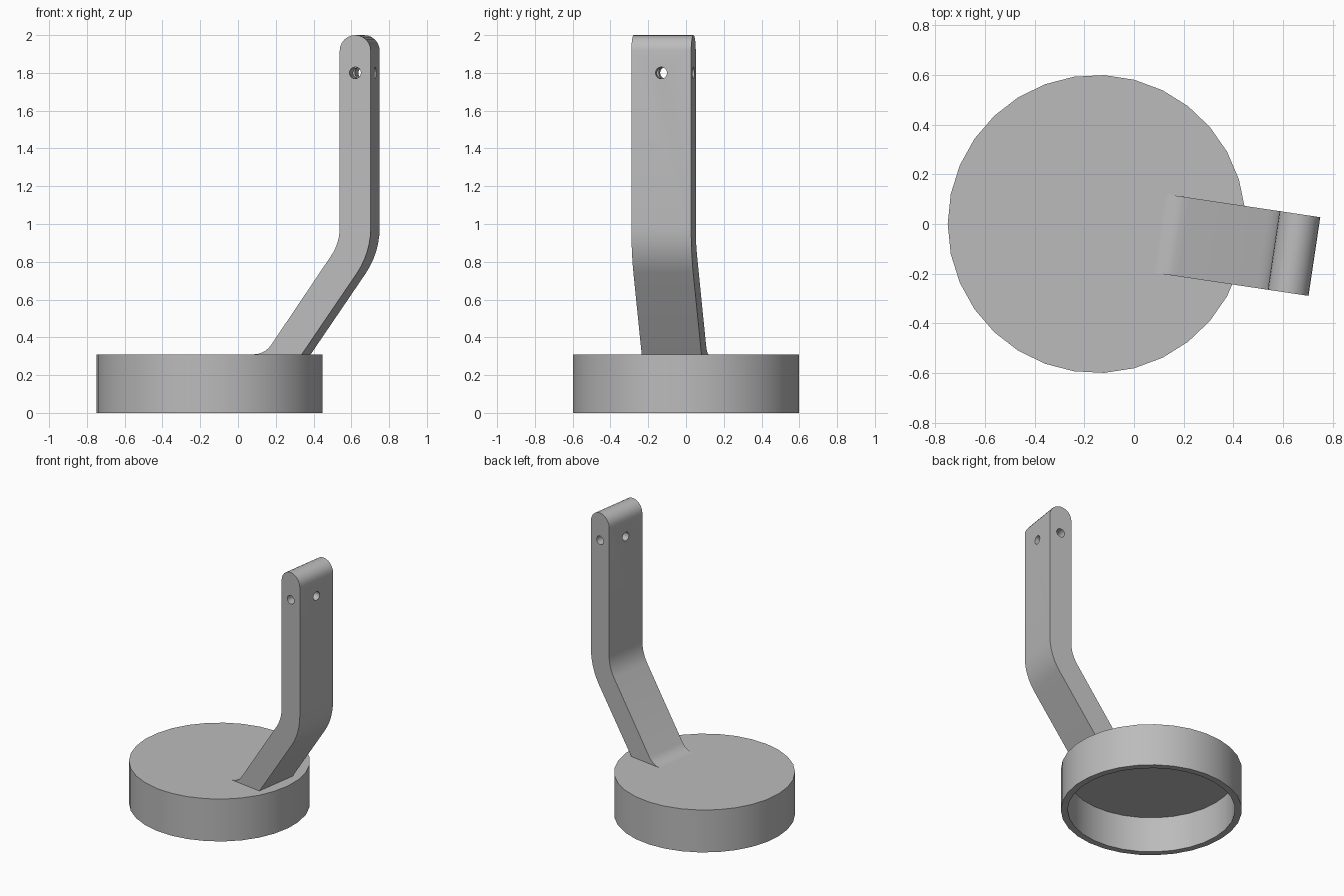
import bpy, bmesh
from math import radians, cos, sin, tan, pi
from mathutils import Matrix, Vector

cube = bpy.data.objects.get("Cube")
if cube:
    bpy.data.objects.remove(cube, do_unlink=True)

grey = bpy.data.materials.new("plain grey")
grey.use_nodes = True
colour = (0.5, 0.5, 0.5, 1)
grey.diffuse_color = colour
grey.node_tree.nodes["Principled BSDF"].inputs["Base Color"].default_value = colour

CENTRE_X = -0.15           # axis of the round base
SWING = radians(-8.5)      # direction the arm points in
LEAN = radians(55.5)       # slope of the lower arm
TURN = LEAN - pi / 2       # start angle of the bend


def finish(bm, name):
    bmesh.ops.recalc_face_normals(bm, faces=bm.faces)
    mesh = bpy.data.meshes.new(name)
    bm.to_mesh(mesh)
    bm.free()
    mesh.materials.append(grey)
    obj = bpy.data.objects.new(name, mesh)
    bpy.context.collection.objects.link(obj)
    return obj


def smooth(obj):
    bpy.ops.object.select_all(action="DESELECT")
    obj.select_set(True)
    bpy.context.view_layer.objects.active = obj
    bpy.ops.object.shade_smooth_by_angle(angle=radians(30))


def arc(cx, cz, r, start, end, steps):
    angles = [start + (end - start) * i / steps for i in range(steps + 1)]
    return [(cx + r * cos(a), cz + r * sin(a)) for a in angles]


# Round base: hollow cap open underneath
TOP, CEILING, OUTER, INNER = 0.31, 0.26, 0.6, 0.555
bm = bmesh.new()
section = [(0, CEILING), (-INNER, CEILING), (-INNER, 0), (-OUTER, 0), (-OUTER, TOP), (0, TOP)]
verts = [bm.verts.new((x, 0, z)) for x, z in section]
edges = [bm.edges.new(pair) for pair in zip(verts, verts[1:])]
bmesh.ops.spin(bm, geom=verts + edges, cent=(0, 0, 0), axis=(0, 0, 1),
               angle=2 * pi, steps=31)
bmesh.ops.remove_doubles(bm, verts=bm.verts, dist=0.0005)
base = finish(bm, "round_base")
base.location.x = CENTRE_X
smooth(base)

# Bent arm: side profile with rounded tip, bend and foot fillet
INSIDE, OUTSIDE, WIDTH = 0.72, 0.886, 0.32
tip_r = (OUTSIDE - INSIDE) / 2
tip_x = INSIDE + tip_r
bend_x, bend_z, bend_r = 0.458, 0.98, OUTSIDE - 0.458
foot_r = 0.112
heel = bend_x + bend_r * cos(TURN) - (bend_z + bend_r * sin(TURN) - 0.28) / tan(LEAN)

profile = [(heel, 0.28)]
profile += arc(bend_x, bend_z, bend_r, TURN, 0, 6)
profile += arc(tip_x, 2 - tip_r, tip_r, 0, pi, 12)
profile += arc(bend_x, bend_z, INSIDE - bend_x, 0, TURN, 6)
profile += arc(0.26, TOP + foot_r, foot_r, TURN, -pi / 2, 5)
profile += [(0.26, 0.28)]

bm = bmesh.new()
face = bm.faces.new([bm.verts.new((x, -WIDTH / 2, z)) for x, z in profile])
grown = bmesh.ops.extrude_face_region(bm, geom=[face])
bmesh.ops.translate(bm, vec=(0, WIDTH, 0),
                    verts=[g for g in grown["geom"] if isinstance(g, bmesh.types.BMVert)])
arm = finish(bm, "bent_arm")

# Two crossing pin holes near the tip
cutters = []
for axis in "XY":
    bm = bmesh.new()
    spot = Matrix.Translation((tip_x, 0, 1.8)) @ Matrix.Rotation(pi / 2, 4, "Y" if axis == "X" else "X")
    bmesh.ops.create_cone(bm, cap_ends=True, segments=16, radius1=0.031,
                          radius2=0.031, depth=0.6, matrix=spot)
    cutter = finish(bm, "pin_hole_cutter_" + axis.lower())
    cutter.hide_render = True
    cutters.append(cutter)
    cut = arm.modifiers.new("pin hole", "BOOLEAN")
    cut.operation = "DIFFERENCE"
    cut.solver = "EXACT"
    cut.object = cutter

bpy.context.view_layer.update()
drilled = bpy.data.meshes.new_from_object(
    arm.evaluated_get(bpy.context.evaluated_depsgraph_get()))
arm.modifiers.clear()
arm.data = drilled
for cutter in cutters:
    bpy.data.objects.remove(cutter, do_unlink=True)

arm.location.x = CENTRE_X
arm.rotation_euler.z = SWING
smooth(arm)
